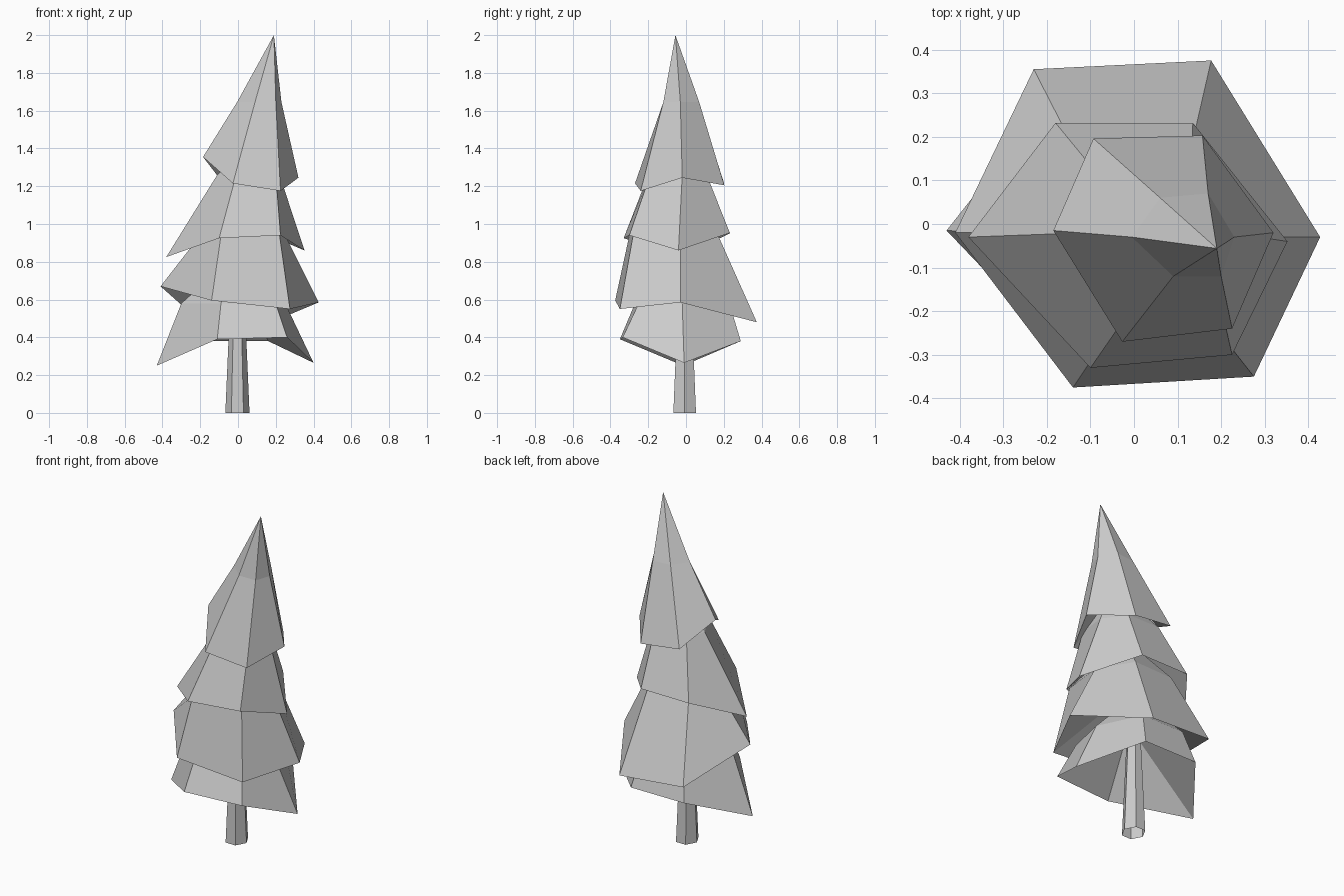
import bpy
import bmesh
from mathutils import Vector

if "Cube" in bpy.data.objects:
    bpy.data.objects.remove(bpy.data.objects["Cube"], do_unlink=True)

# One plain grey for the whole tree
grey = bpy.data.materials.new("plain grey")
grey.use_nodes = True
colour = (0.6, 0.6, 0.6, 1)
grey.diffuse_color = colour
grey.node_tree.nodes["Principled BSDF"].inputs["Base Color"].default_value = colour


def finish(name, bm):
    """Turn a bmesh into a flat shaded object."""
    bmesh.ops.recalc_face_normals(bm, faces=bm.faces)
    mesh = bpy.data.meshes.new(name)
    bm.to_mesh(mesh)
    bm.free()
    mesh.materials.append(grey)
    obj = bpy.data.objects.new(name, mesh)
    bpy.context.scene.collection.objects.link(obj)
    return obj


def fan(bm, ring, tip):
    """Join a ring of vertices to a single point."""
    point = bm.verts.new(tip)
    for i, vert in enumerate(ring):
        bm.faces.new((ring[i - 1], vert, point))


def branch_tier(name, rim, shoulder, shoulder_z, peak, hollow):
    """Six sided skirt: uneven rim, shoulder ring, peak and hollow underside."""
    bm = bmesh.new()
    low = [bm.verts.new(p) for p in rim]
    high = [bm.verts.new((x, y, shoulder_z)) for x, y in shoulder]
    for i in range(len(low)):
        bm.faces.new((low[i - 1], low[i], high[i], high[i - 1]))
    fan(bm, high, peak)
    centre = sum((Vector(p) for p in rim), Vector()) / len(rim)
    fan(bm, low, centre + Vector((0, 0, hollow)))
    return finish(name, bm)


# Rings run: -x tip, front pair, +x tip, back pair
branch_tier(
    "bottom_branches",
    rim=[(-.43, -.015, .25), (-.11, -.35, .39), (.26, -.335, .4),
         (.4, -.01, .265), (.16, .29, .38), (-.19, .29, .38)],
    shoulder=[(-.3, -.02), (-.09, -.27), (.2, -.25),
              (.25, -.02), (.13, .23), (-.15, .23)],
    shoulder_z=.58, peak=(0, 0, .85), hollow=.32)

branch_tier(
    "lower_branches",
    rim=[(-.41, -.02, .67), (-.14, -.375, .595), (.275, -.35, .55),
         (.427, -.03, .585), (.177, .375, .48), (-.23, .355, .51)],
    shoulder=[(-.2, -.02), (-.09, -.3), (.22, -.28),
              (.25, -.03), (.13, .17), (-.13, .16)],
    shoulder_z=.94, peak=(.06, -.02, 1.2), hollow=.32)

branch_tier(
    "upper_branches",
    rim=[(-.38, -.03, .825), (-.1, -.33, .925), (.225, -.3, .94),
         (.352, -.04, .86), (.135, .232, .953), (-.18, .232, .95)],
    shoulder=[(-.11, -.02), (-.01, -.2), (.2, -.19),
              (.22, -.02), (.13, .11), (-.08, .11)],
    shoulder_z=1.26, peak=(.12, -.04, 1.5), hollow=.32)

branch_tier(
    "top_branches",
    rim=[(-.185, -.015, 1.355), (-.027, -.27, 1.215), (.225, -.24, 1.175),
         (.32, -.02, 1.245), (.157, .203, 1.205), (-.093, .196, 1.235)],
    shoulder=[(-.005, -.03), (.09, -.12), (.2, -.12),
              (.23, -.03), (.17, .07), (.06, .06)],
    shoulder_z=1.645, peak=(.19, -.056, 2), hollow=.27)

# Six sided tapered trunk, open below, its top hidden among the branches
height = .6
bm = bmesh.new()
bmesh.ops.create_cone(bm, cap_ends=False, segments=6, radius1=.064,
                      radius2=.038, depth=height)
# Turn a corner to face +x
for vert in bm.verts:
    x, y, z = vert.co
    vert.co = (y, x * 1.08, z)
bmesh.ops.translate(bm, vec=(-.003, -.007, height / 2), verts=bm.verts)
finish("trunk", bm)
